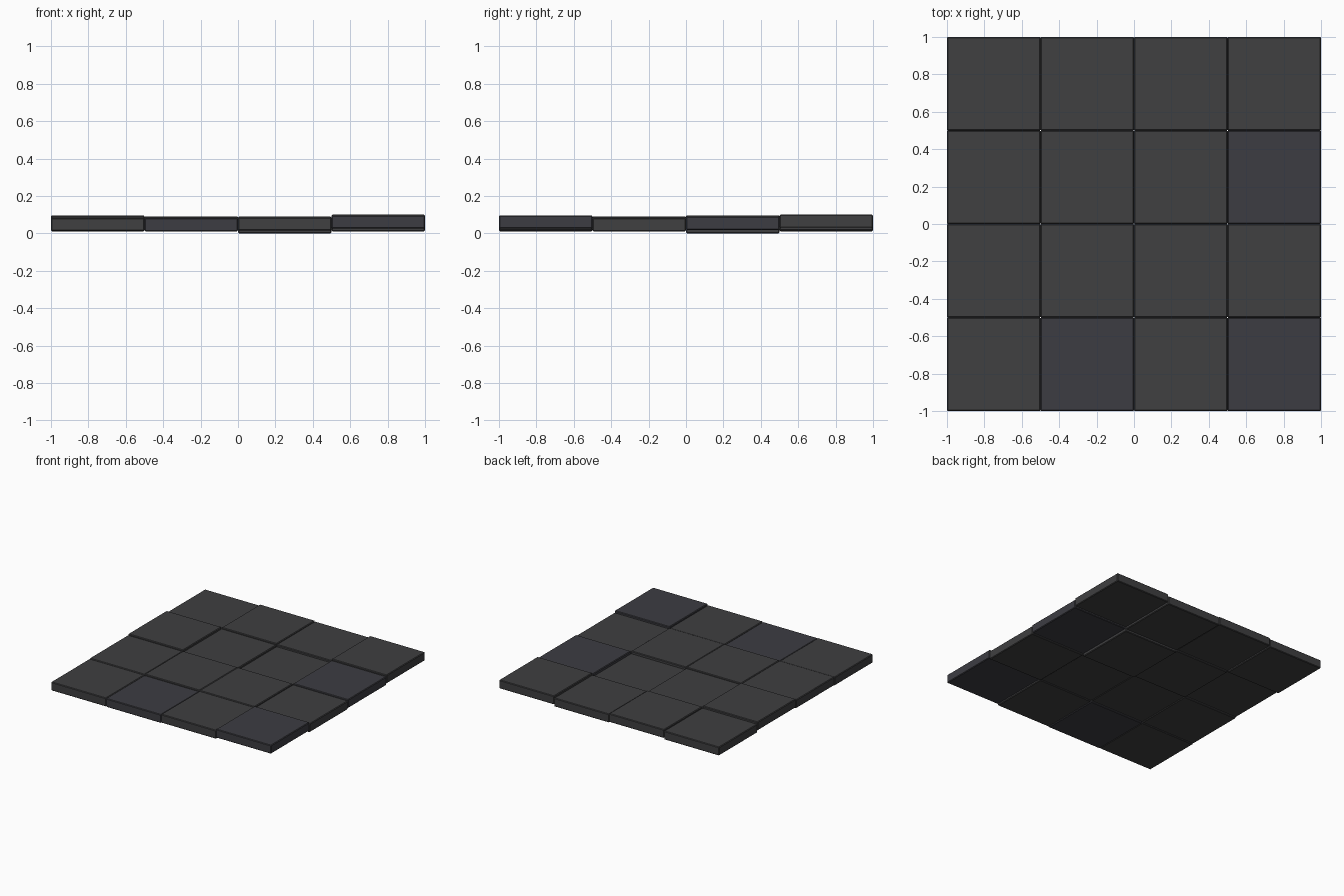
import bpy, bmesh
from mathutils import Matrix

if "Cube" in bpy.data.objects:
    bpy.data.objects.remove(bpy.data.objects["Cube"])

THICK, PITCH, BEVEL = 0.07, 0.5, 0.005

# Stone shades: neutral and slightly bluish
def material(name, rgb):
    m = bpy.data.materials.new(name)
    m.diffuse_color = (*rgb, 1)
    m.use_nodes = True
    m.node_tree.nodes["Principled BSDF"].inputs["Base Color"].default_value = m.diffuse_color
    return m

neutral = material("dark_stone", (0.05, 0.05, 0.052))
bluish = material("blue_stone", (0.046, 0.046, 0.055))
blue_tiles = {(1, 0), (3, 0), (3, 2)}

# Top height of each uneven tile, rows front to back, columns left to right
tops = [
    [0.083, 0.081, 0.085, 0.096],
    [0.087, 0.090, 0.089, 0.081],
    [0.096, 0.082, 0.070, 0.089],
    [0.081, 0.091, 0.085, 0.100],
]

# One chamfered floor tile
def tile(col, row, top):
    bm = bmesh.new()
    bmesh.ops.create_cube(bm, size=1, matrix=Matrix.Diagonal((PITCH, PITCH, THICK, 1)))
    bmesh.ops.bevel(bm, geom=bm.edges[:], offset=BEVEL, segments=1, affect='EDGES')
    me = bpy.data.meshes.new("floor_tile")
    bm.to_mesh(me)
    bm.free()
    me.materials.append(bluish if (col, row) in blue_tiles else neutral)
    ob = bpy.data.objects.new(f"floor_tile_{row}_{col}", me)
    ob.location = ((col - 1.5) * PITCH, (row - 1.5) * PITCH, top - THICK / 2)
    bpy.context.collection.objects.link(ob)

for row, heights in enumerate(tops):
    for col, top in enumerate(heights):
        tile(col, row, top)
